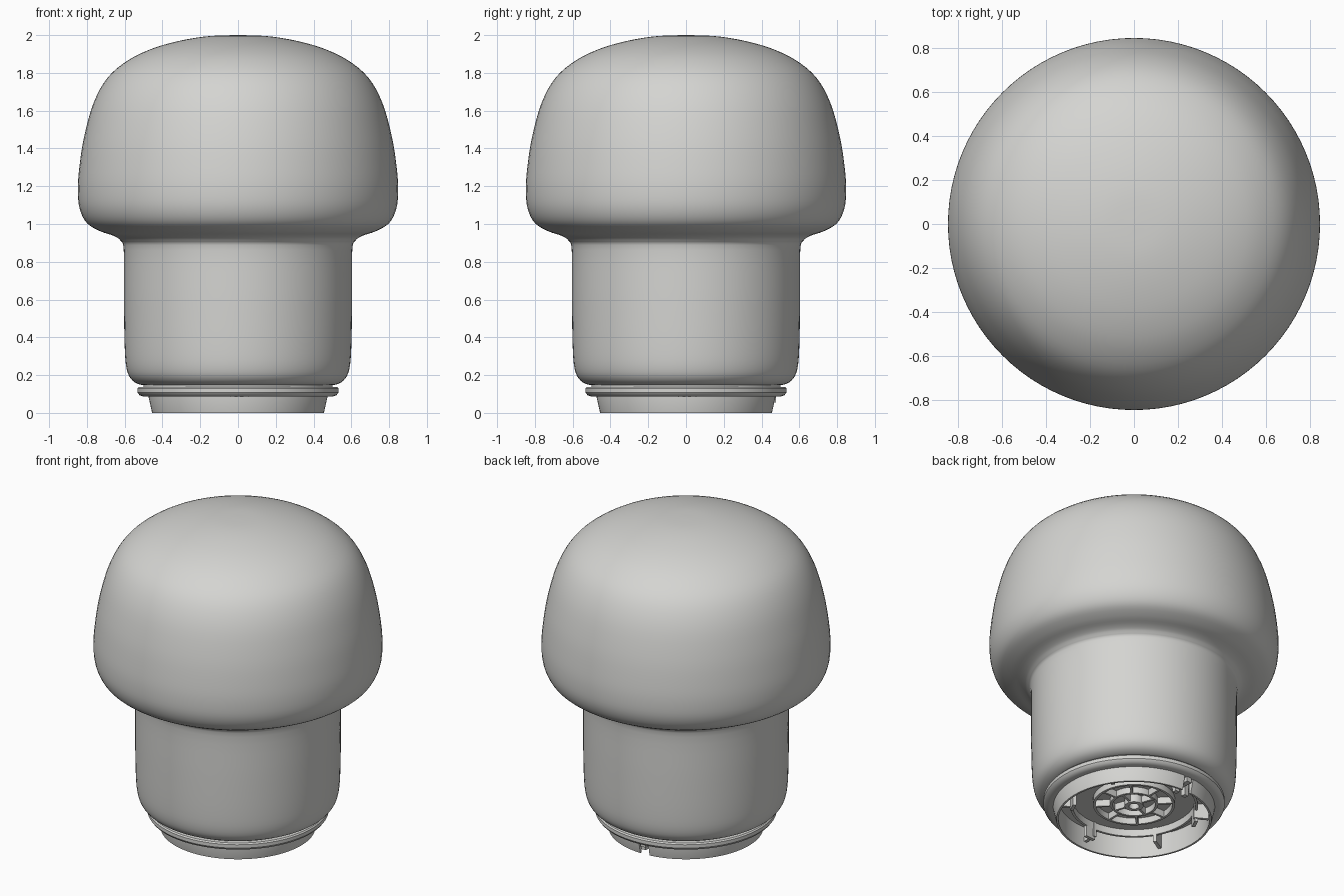
import bpy, bmesh, math
from mathutils import Matrix, Vector

if "Cube" in bpy.data.objects:
    bpy.data.objects.remove(bpy.data.objects["Cube"])


def material(name, rgb):
    m = bpy.data.materials.new(name)
    m.diffuse_color = (*rgb, 1)
    m.use_nodes = True
    m.node_tree.nodes["Principled BSDF"].inputs["Base Color"].default_value = m.diffuse_color
    return m


GREY = material("light_grey", (0.66, 0.66, 0.64))


def finish(bm, name, angle=35):
    bmesh.ops.remove_doubles(bm, verts=bm.verts, dist=1e-5)
    bmesh.ops.recalc_face_normals(bm, faces=bm.faces)
    me = bpy.data.meshes.new(name)
    bm.to_mesh(me)
    bm.free()
    ob = bpy.data.objects.new(name, me)
    bpy.context.collection.objects.link(ob)
    me.materials.append(GREY)
    bpy.ops.object.select_all(action='DESELECT')
    ob.select_set(True)
    bpy.context.view_layer.objects.active = ob
    bpy.ops.object.shade_smooth_by_angle(angle=math.radians(angle))
    return ob


def smooth_profile(pts, n=4):
    """Catmull-Rom curve through (radius, height) points."""
    p = [Vector(q) for q in [pts[0]] + pts + [pts[-1]]]
    out = []
    for a, b, c, d in zip(p, p[1:], p[2:], p[3:]):
        for i in range(n):
            t = i / n
            out.append(0.5 * (2 * b + (c - a) * t + (2 * a - 5 * b + 4 * c - d) * t**2
                              + (3 * b - a - 3 * c + d) * t**3))
    return out + [p[-1]]


def lathe(name, profile, closed=False, start=0.0, sweep=360.0, steps=96):
    bm = bmesh.new()
    pts = list(profile) + ([profile[0]] if closed else [])
    rot = Matrix.Rotation(math.radians(start), 3, 'Z')
    vs = [bm.verts.new(rot @ Vector((max(r, 0), 0, z))) for r, z in pts]
    es = [bm.edges.new(e) for e in zip(vs, vs[1:])]
    res = bmesh.ops.spin(bm, geom=vs + es, cent=(0, 0, 0), axis=(0, 0, 1),
                         angle=math.radians(sweep), steps=steps)
    if sweep < 360 and closed:                      # cap the two cut ends
        bmesh.ops.remove_doubles(bm, verts=bm.verts, dist=1e-5)
        bmesh.ops.holes_fill(bm, edges=[e for e in bm.edges if e.is_boundary], sides=0)
    return finish(bm, name)


def ring(name, r0, r1, z0, z1, **kw):
    return lathe(name, [(r0, z0), (r1, z0), (r1, z1), (r0, z1)], closed=True, **kw)


def blocks(name, items):
    """Boxes given as (azimuth, radius, z, radial size, width, height)."""
    bm = bmesh.new()
    for az, r, z, sr, sw, sz in items:
        m = (Matrix.Rotation(math.radians(az), 4, 'Z') @ Matrix.Translation((r, 0, z))
             @ Matrix.Diagonal((sr, sw, sz, 1)))
        bmesh.ops.create_cube(bm, size=1, matrix=m)
    return finish(bm, name)


# Mushroom shade, one smooth blown form
lathe("shade", smooth_profile([
    (0, 2.0), (0.15, 1.995), (0.30, 1.972), (0.45, 1.93), (0.58, 1.868), (0.69, 1.775),
    (0.765, 1.64), (0.815, 1.46), (0.84, 1.30), (0.848, 1.18), (0.838, 1.08), (0.80, 1.005),
    (0.73, 0.962), (0.66, 0.938), (0.622, 0.912), (0.605, 0.86), (0.604, 0.6), (0.60, 0.35),
    (0.59, 0.235), (0.565, 0.178), (0.52, 0.15), (0.46, 0.145)]))

# Rounded collar under the shade, and its narrow neck
lathe("collar", [(0.45, 0.138), (0.525, 0.138), (0.532, 0.13), (0.532, 0.108),
                 (0.522, 0.094), (0.50, 0.086), (0.45, 0.086)], closed=True)
ring("collar_neck", 0.45, 0.50, 0.13, 0.16)

# Tapered foot with a cable notch at the back
lathe("foot", [(0.475, 0.09), (0.455, 0.0), (0.443, 0.0), (0.443, 0.14), (0.47, 0.14)],
      closed=True, start=97, sweep=352, steps=94)
blocks("cable_clip", [(93, 0.43, 0.08, 0.09, 0.035, 0.05), (88, 0.40, 0.06, 0.03, 0.03, 0.11),
                      (98, 0.40, 0.06, 0.03, 0.03, 0.11)])

# Recessed underside: plate, rings and socket
lathe("base_plate", [(0.46, 0.14), (0.0, 0.14)])
ring("outer_rail", 0.36, 0.375, 0.095, 0.145)
ring("middle_rail", 0.225, 0.24, 0.10, 0.145)
ring("socket_rail", 0.125, 0.14, 0.10, 0.145, steps=48)
ring("socket_core", 0.03, 0.055, 0.09, 0.145, steps=32)

# Radial ribs and small catches
blocks("ribs", [(a, 0.18, 0.12, 0.10, 0.014, 0.045) for a in range(0, 360, 45)]
       + [(a + 20, 0.09, 0.12, 0.09, 0.014, 0.045) for a in range(0, 360, 90)])
blocks("catches", [(a, 0.40, 0.095, 0.09, 0.02, 0.10) for a in range(30, 390, 60)]
       + [(a + 5, 0.37, 0.085, 0.02, 0.07, 0.12) for a in (150, 270, 330)])
